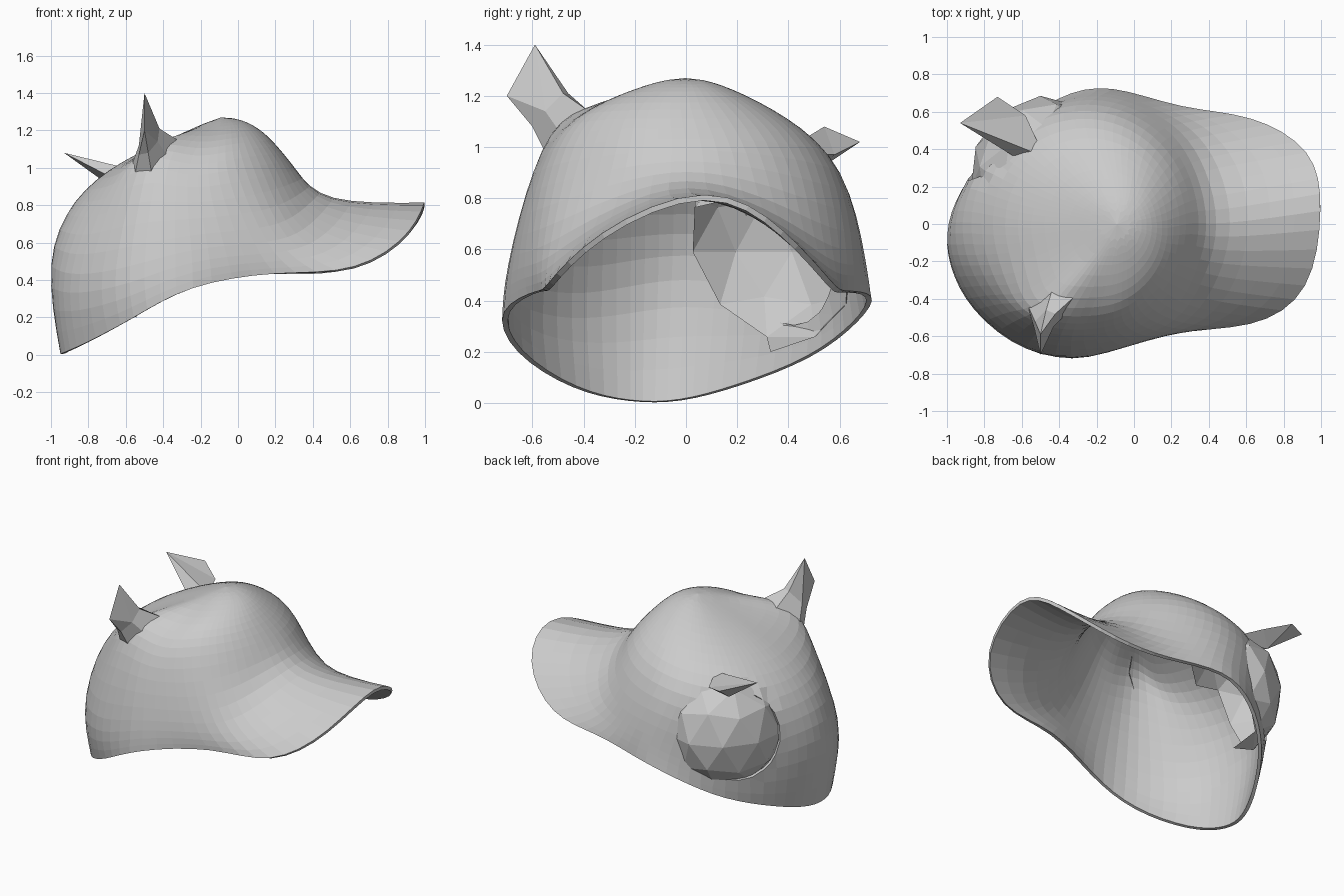
import bpy, bmesh
from math import cos, sin, pi, radians, sqrt
from mathutils import Vector, Matrix

if "Cube" in bpy.data.objects:
    bpy.data.objects.remove(bpy.data.objects["Cube"])

N = 16


def make_object(name, verts, faces):
    me = bpy.data.meshes.new(name)
    me.from_pydata([tuple(v) for v in verts], [], faces)
    me.update()
    ob = bpy.data.objects.new(name, me)
    bpy.context.collection.objects.link(ob)
    return ob


def ring(x0, x1, y0, y1, zb, zf, zs):
    """Oval ring whose height differs at back, front and sides."""
    pts = []
    for i in range(N):
        c, s = cos(2 * pi * i / N), sin(2 * pi * i / N)
        z = zs + (zf - zb) / 2 * c + ((zf + zb) / 2 - zs) * c * c
        pts.append(Vector(((x0 + x1) / 2 + (x1 - x0) / 2 * c,
                           (y0 + y1) / 2 + (y1 - y0) / 2 * s, z)))
    return pts


def sharpen(a, p, b):
    """Push a control point out so the smoothed surface passes through it."""
    return p - (a - 2 * p + b) / 6


# Bottom edge of the cap, running round the peak
rim = [(.99, .08, .83), (.93, .38, .67), (.62, .57, .47), (.25, .62, .44),
       (-.12, .73, .42), (-.40, .67, .32), (-.64, .49, .18), (-.83, .21, .07),
       (-.93, -.02, .01), (-.94, -.22, .01), (-.82, -.44, .06), (-.55, -.66, .20),
       (-.25, -.72, .36), (.20, -.575, .44), (.62, -.54, .46), (.92, -.34, .66)]
# Where the peak meets the crown, and the widest line of the back
root = [(.50, 0, .84), (.43, .30, .75), (.30, .50, .63), (.10, .62, .58),
        (-.15, .70, .58), (-.42, .64, .50), (-.65, .50, .42), (-.88, .25, .45),
        (-1.0, 0, .49), (-.98, -.22, .46), (-.86, -.46, .42), (-.58, -.67, .45),
        (-.25, -.69, .55), (.10, -.60, .58), (.30, -.50, .63), (.43, -.28, .75)]
rings = [[Vector(p) for p in rim], [Vector(p) for p in root],
         ring(-.87, .32, -.59, .61, .82, .99, .90),
         ring(-.62, .18, -.45, .40, 1.03, 1.15, 1.10),
         ring(-.33, .07, -.20, .18, 1.17, 1.24, 1.225)]
# Shoulder below the tall ear
rings[2][11] = Vector((-.50, -.56, .95))
rings[3][11] = Vector((-.42, -.45, 1.13))
rings[3][10] = Vector((-.54, -.41, 1.06))
rings = [[sharpen(r[i - 1], r[i], r[(i + 1) % N]) for i in range(N)] for r in rings]
mid = [[sharpen(rings[k - 1][i], rings[k][i], rings[k + 1][i]) for i in range(N)]
       for k in range(1, 4)]
rings = [rings[0]] + mid + [rings[4]]
verts = [p for r in rings for p in r] + [Vector((-.08, 0, 1.285))]
faces = [(k * N + i, k * N + (i + 1) % N, (k + 1) * N + (i + 1) % N, (k + 1) * N + i)
         for k in range(4) for i in range(N)]
faces += [(4 * N + i, 4 * N + (i + 1) % N, 5 * N) for i in range(N)]

# Crown and peak: smoothed cage with a rounded gap cut in the back left
cap = make_object("cap_shell", verts, faces)
sub = cap.modifiers.new("smooth", 'SUBSURF')
sub.levels = sub.render_levels = 2
bpy.context.view_layer.update()
dense = bpy.data.meshes.new_from_object(
    cap.evaluated_get(bpy.context.evaluated_depsgraph_get()))
cap.modifiers.clear()
cap.data = dense
gap = Vector((-.73, .45, .60))


def reach(p):
    d = p - gap
    return sqrt((d.x ** 2 + d.y ** 2) / .27 ** 2 + (d.z / .30) ** 2)


bm = bmesh.new()
bm.from_mesh(dense)
rim_verts = {v for v in bm.verts if v.is_boundary}
bmesh.ops.delete(bm, geom=[f for f in bm.faces if reach(f.calc_center_median()) < 1],
                 context='FACES')
for v in bm.verts:
    if v.is_boundary and v not in rim_verts:
        v.co = gap + (v.co - gap) / reach(v.co)
for f in bm.faces:
    f.smooth = False
bm.to_mesh(dense)
bm.free()
sol = cap.modifiers.new("thickness", 'SOLIDIFY')
sol.thickness = .022
sol.offset = -1

# Faceted dome that fills the gap and reaches in under the crown
bm = bmesh.new()
bmesh.ops.create_icosphere(bm, subdivisions=2, radius=1)
bmesh.ops.delete(bm, geom=[v for v in bm.verts if v.co.x < -.1 and v.co.z < .2],
                 context='VERTS')
bm.transform(Matrix.Translation((-.54, .33, .59)) @ Matrix.Rotation(radians(143), 4, 'Z')
             @ Matrix.Diagonal((.31, .38, .39, 1)))
me = bpy.data.meshes.new("back_bulge")
bm.to_mesh(me)
bm.free()
bulge = bpy.data.objects.new("back_bulge", me)
bpy.context.collection.objects.link(bulge)

# Tall pointed ear: flared base, narrow neck, two-point tip
base = [(-.31, -.38, 1.14), (-.44, -.36, 1.12), (-.57, -.43, 1.01),
        (-.55, -.51, .97), (-.46, -.54, .96), (-.36, -.48, 1.04)]
neck = [(-.42, -.48, 1.21), (-.47, -.46, 1.21), (-.53, -.52, 1.12),
        (-.53, -.57, 1.07), (-.48, -.60, 1.08), (-.43, -.55, 1.14)]
tips = [(-.50, -.59, 1.40), (-.50, -.70, 1.20)]
f = [(i, (i + 1) % 6, 6 + (i + 1) % 6, 6 + i) for i in range(6)]
f += [(6, 7, 12), (7, 8, 12), (8, 13, 12), (8, 9, 13), (9, 10, 13),
      (10, 11, 13), (11, 12, 13), (11, 6, 12)]
make_object("tall_ear", base + neck + tips, f)

# Flat ear on the back left, rooted in the crown
flap = [(-.93, .54, 1.08), (-.73, .68, 1.02), (-.58, .58, .97),
        (-.48, .36, .97), (-.64, .36, .93), (-.68, .50, .90)]
make_object("flat_ear", flap, [(0, 1, 2), (0, 2, 3), (0, 3, 4),
                               (0, 4, 5), (0, 5, 1), (1, 5, 2), (5, 4, 3), (5, 3, 2)])
